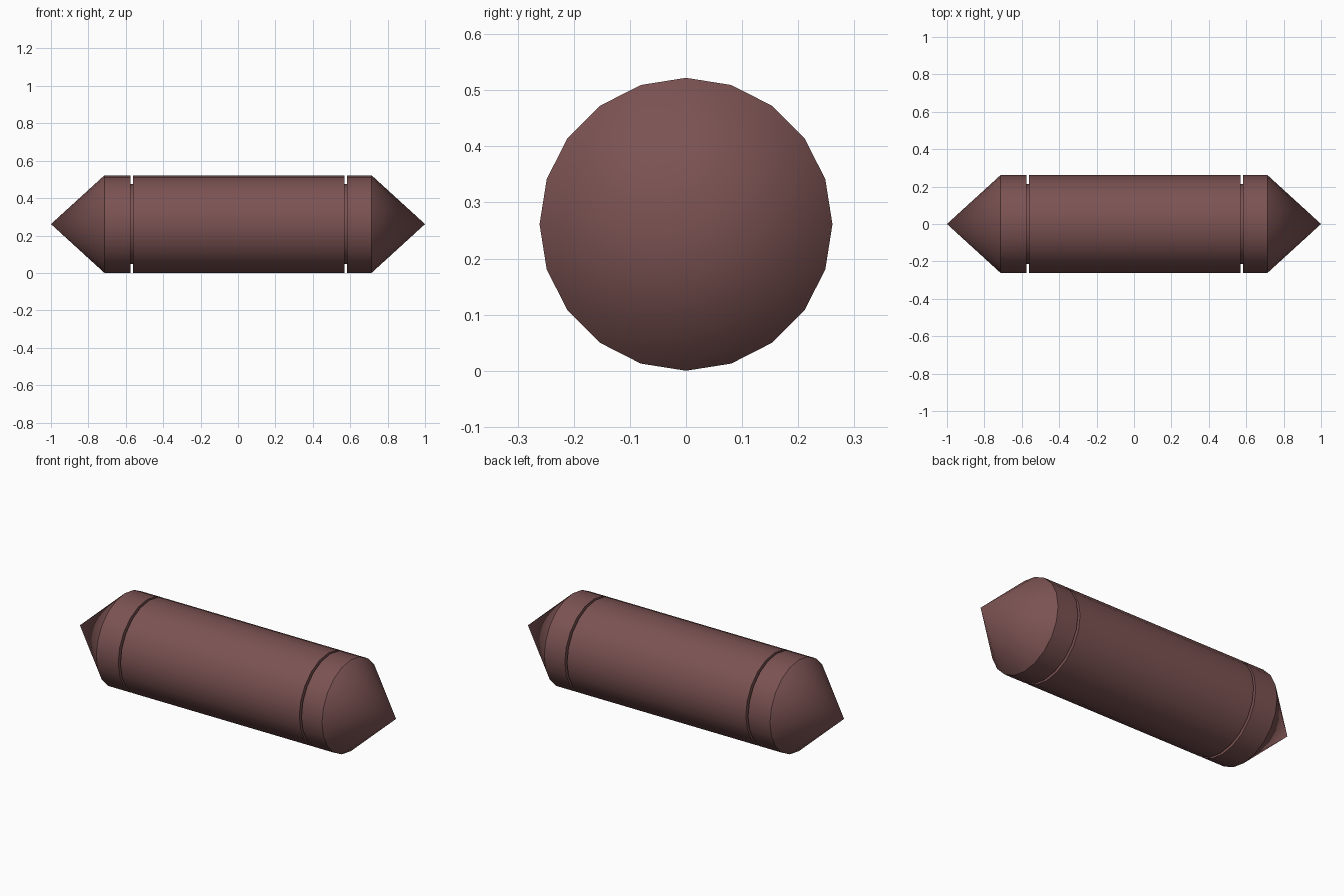
import bpy, bmesh, math

if "Cube" in bpy.data.objects:
    bpy.data.objects.remove(bpy.data.objects["Cube"])

SIDES, R, CORE = 20, 0.261, 0.214

mat = bpy.data.materials.new("dark_red")
mat.diffuse_color = (0.2, 0.085, 0.085, 1)
mat.use_nodes = True
mat.node_tree.nodes["Principled BSDF"].inputs["Base Color"].default_value = mat.diffuse_color

# Half profile along x: pointed ends, caps, two narrow grooves, main barrel
profile = [(-1, 0), (-0.714, R), (-0.575, R), (-0.575, CORE), (-0.561, CORE),
           (-0.561, R), (0.57, R), (0.57, CORE), (0.584, CORE), (0.584, R),
           (0.714, R), (1, 0)]


def ring(bm, x, r):
    """One tip vertex, or a ring of vertices around the x axis."""
    if r == 0:
        return [bm.verts.new((x, 0, R))]
    angles = [2 * math.pi * i / SIDES for i in range(SIDES)]
    return [bm.verts.new((x, r * math.cos(a), R + r * math.sin(a))) for a in angles]


bm = bmesh.new()
rings = [ring(bm, x, r) for x, r in profile]
for a, b in zip(rings, rings[1:]):
    for i in range(SIDES):
        j = (i + 1) % SIDES
        quad = [a[i % len(a)], a[j % len(a)], b[j % len(b)], b[i % len(b)]]
        bm.faces.new(list(dict.fromkeys(quad)))
bmesh.ops.recalc_face_normals(bm, faces=bm.faces)

# Grooved capsule body
mesh = bpy.data.meshes.new("pointed_cylinder")
bm.to_mesh(mesh)
bm.free()
body = bpy.data.objects.new("pointed_cylinder", mesh)
bpy.context.collection.objects.link(body)
mesh.materials.append(mat)
bpy.context.view_layer.objects.active = body
body.select_set(True)
bpy.ops.object.shade_smooth_by_angle(angle=math.radians(30))
